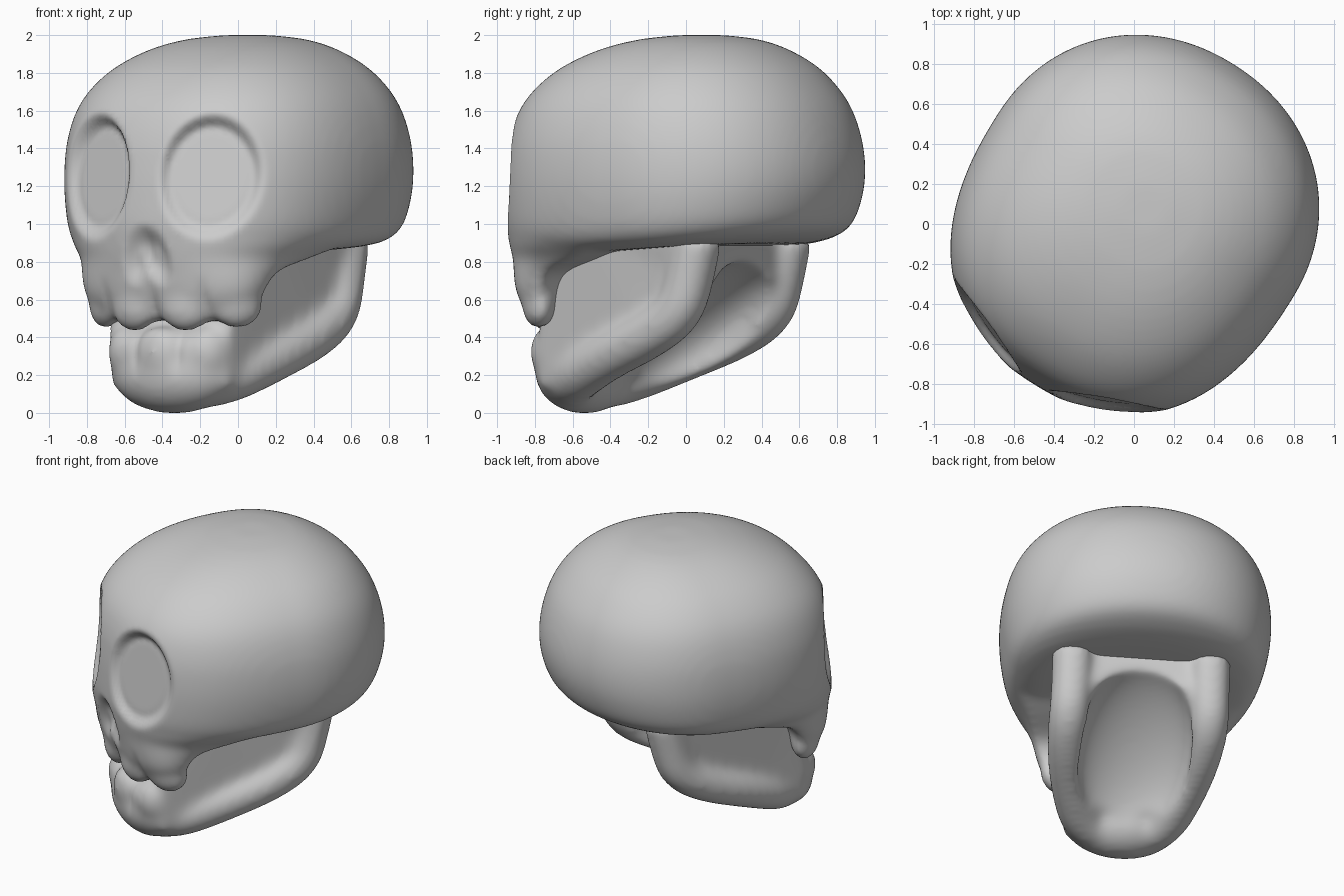
import bpy, bmesh, math
from mathutils import Vector, Matrix

if "Cube" in bpy.data.objects:
    bpy.data.objects.remove(bpy.data.objects["Cube"])

TURN = math.radians(-32)      # the whole skull is turned about z


def add(name, bm):
    bmesh.ops.recalc_face_normals(bm, faces=bm.faces)
    me = bpy.data.meshes.new(name)
    bm.to_mesh(me)
    bm.free()
    ob = bpy.data.objects.new(name, me)
    bpy.context.collection.objects.link(ob)
    return ob


def ball(bm, loc, rad, turn=0):
    m = Matrix.Translation(loc) @ Matrix.Rotation(turn, 4, 'Z') @ Matrix.Diagonal((*rad, 1))
    bmesh.ops.create_uvsphere(bm, u_segments=32, v_segments=20, radius=1, matrix=m)


def refine(rows, k=6):
    """Catmull-Rom rows between the given ones."""
    out = []
    for i in range(len(rows) - 1):
        p = [rows[max(0, min(len(rows) - 1, i + d))] for d in (-1, 0, 1, 2)]
        for j in range(k):
            t = j / k
            out.append([b + .5 * t * (c - a + t * (2 * a - 5 * b + 4 * c - d + t * (3 * (b - c) + d - a)))
                        for a, b, c, d in zip(*p)])
    return out + [rows[-1]]


def loft(bm, sections, pf, pb, tilt=0.0, n=72):
    """Stacked superellipse rings: (z, half width, front y, back y, y of widest point)."""
    rings = []
    for z, a, f, b, c in refine(sections):
        ring = []
        for i in range(n):
            t = 2 * math.pi * i / n
            cu, cv = math.cos(t), math.sin(t)
            power, r = (pb, b - c) if cv > 0 else (pf, c - f)
            u = a * math.copysign(abs(cu) ** (2 / power), cu)
            v = c + r * math.copysign(abs(cv) ** (2 / power), cv)
            k = max(0.0, min(1.0, (1.2 - z) / 0.3))
            ring.append(bm.verts.new((u, v, z + tilt * v * k)))
        rings.append(ring)
    for r, s in zip(rings, rings[1:]):
        for i in range(n):
            bm.faces.new((r[i], r[(i + 1) % n], s[(i + 1) % n], s[i]))
    bm.faces.new(rings[0][::-1])
    bm.faces.new(rings[-1])


def remesh(ob, size):
    m = ob.modifiers.new("remesh", 'REMESH')
    m.mode = 'VOXEL'
    m.voxel_size = size


def bake(ob, iterations):
    """Smooth, then apply every modifier."""
    s = ob.modifiers.new("smooth", 'SMOOTH')
    s.factor, s.iterations = 0.5, iterations
    dg = bpy.context.evaluated_depsgraph_get()
    dg.update()
    me = bpy.data.meshes.new_from_object(ob.evaluated_get(dg))
    ob.modifiers.clear()
    ob.data = me


def step(lo, hi, x):
    t = max(0.0, min(1.0, (x - lo) / (hi - lo)))
    return t * t * (3 - 2 * t)


# cranium, upper jaw and upper teeth
bm = bmesh.new()
skull = [(.865, .62, -.7, .58), (.88, .72, -.85, .71), (.92, .79, -.91, .82), (1.0, .835, -.945, .885),
         (1.15, .865, -.945, .93), (1.3, .872, -.935, .945), (1.45, .858, -.915, .925),
         (1.6, .815, -.865, .875), (1.72, .745, -.775, .80), (1.83, .635, -.635, .695),
         (1.92, .485, -.44, .55), (1.975, .32, -.23, .4), (2.0, .12, -.02, .22)]
loft(bm, [(*s, .1) for s in skull], 2.4, 2.1, 0.06)
loft(bm, [(.49, .42, -.80, -.56, -.62), (.62, .53, -.87, -.54, -.60), (.74, .58, -.90, -.48, -.52),
          (.82, .65, -.92, -.25, -.3), (.90, .755, -.935, .0, -.1), (.98, .815, -.94, .2, .1)], 2.4, 2.3)
for s in (-1, 1):
    ball(bm, (s * .16, -.775, .57), (.15, .09, .14), s * .2)
    ball(bm, (s * .41, -.665, .575), (.14, .085, .13), s * .75)
cranium = add("cranium", bm)
remesh(cranium, .022)
bake(cranium, 18)

# eye sockets with flat floors, and the nose hollow
for v in cranium.data.vertices:
    p = v.co.copy()
    if p.y > -.3:
        continue
    for s in (-1, 1):
        r = math.hypot((p.x - s * .355) / .225, (p.z - 1.25) / .285)
        w = 1 - step(.85, 1.25, r)
        n = Vector((s * .38, -.925, 0))
        d = p.dot(n) - (.87 - .13 * (p.z - 1.25))
        if d > 0:
            p -= n * d * w
        p -= n * .008 * math.exp(-((r - .97) / .1) ** 2)
    for s in (-1, 1):
        r = math.hypot((p.x - s * .05) / .085, (p.z - .86 + s * p.x * .5) / .13)
        p.y += .04 * (1 - step(.3, 1.3, r))
    # grooves running up between the upper teeth
    if p.z < .75:
        for x in (-.3, 0, .3):
            p.y += .015 * math.exp(-((p.x - x) / .035) ** 2) * (1 - step(.58, .75, p.z))
    v.co = p

# lower jaw: U-shaped rail
rail = [(0, -.66, .16, .15), (.26, -.58, .16, .14), (.39, -.25, .29, .13), (.45, .06, .41, .13),
        (.46, .25, .53, .13), (.45, .31, .72, .13), (.45, .35, .93, .135)]
path = [(-x, y, z, r) for x, y, z, r in rail[:0:-1]] + rail
cu = bpy.data.curves.new("rail", 'CURVE')
cu.dimensions, cu.bevel_depth, cu.bevel_resolution = '3D', 1, 6
cu.use_fill_caps = True
sp = cu.splines.new('NURBS')
sp.points.add(len(path) - 1)
for q, (x, y, z, r) in zip(sp.points, path):
    q.co, q.radius = (x, y, z, 1), r
sp.order_u, sp.use_endpoint_u, sp.resolution_u = 3, True, 6
rail_ob = bpy.data.objects.new("rail", cu)
bpy.context.collection.objects.link(rail_ob)
bpy.context.view_layer.update()
rail_mesh = bpy.data.meshes.new_from_object(rail_ob.evaluated_get(bpy.context.evaluated_depsgraph_get()))
bpy.data.objects.remove(rail_ob)

bm = bmesh.new()
bm.from_mesh(rail_mesh)
bmesh.ops.remove_doubles(bm, verts=bm.verts, dist=1e-4)
# recessed wall filling the mouth
side = [(-.69, .12), (-.3, .22), (.05, .36), (.26, .5), (.36, .7), (.38, .95), (-.3, .95), (-.69, .95)]
wall = [[bm.verts.new((s * (.475 + .16 * y + (.04 if z > .9 else 0)), y, z)) for y, z in side] for s in (-1, 1)]
for i in range(len(side)):
    j = (i + 1) % len(side)
    bm.faces.new((wall[0][i], wall[0][j], wall[1][j], wall[1][i]))
bm.faces.new(wall[0])
bm.faces.new(wall[1][::-1])
# chin and lower teeth
ball(bm, (0, -.635, .21), (.37, .205, .22))
ball(bm, (0, -.64, .32), (.37, .20, .15))
ball(bm, (0, -.775, .32), (.13, .085, .14))
for s in (-1, 1):
    ball(bm, (s * .25, -.70, .32), (.125, .1, .14), s * .55)
jaw = add("lower_jaw", bm)

# hollow under the jaw
bm = bmesh.new()
ball(bm, (0, 0, 0), (.375, .62, .21))
cutter = add("jaw_hollow_cutter", bm)
cutter.location = (0, .04, .40)
cutter.rotation_euler = (math.radians(38), 0, 0)
cutter.hide_render = True
bpy.context.view_layer.update()

remesh(jaw, .02)
b = jaw.modifiers.new("hollow", 'BOOLEAN')
b.operation, b.object = 'DIFFERENCE', cutter
remesh(jaw, .02)
bake(jaw, 26)
bpy.data.objects.remove(cutter)
for v in jaw.data.vertices:
    p = v.co
    if p.y < -.6:      # grooves between the lower teeth
        for x in (-.13, .13):
            p.y += .015 * math.exp(-((p.x - x) / .03) ** 2) * step(.15, .32, p.z)

# stand the model on z = 0 and turn both parts
low = min(v.co.z for v in jaw.data.vertices)
for v in jaw.data.vertices:
    v.co.z -= low * (1 - step(.1, .8, v.co.z))
for ob in (cranium, jaw):
    ob.data.transform(Matrix.Rotation(TURN, 4, 'Z'))
    for p in ob.data.polygons:
        p.use_smooth = True
    ob.data.update()
